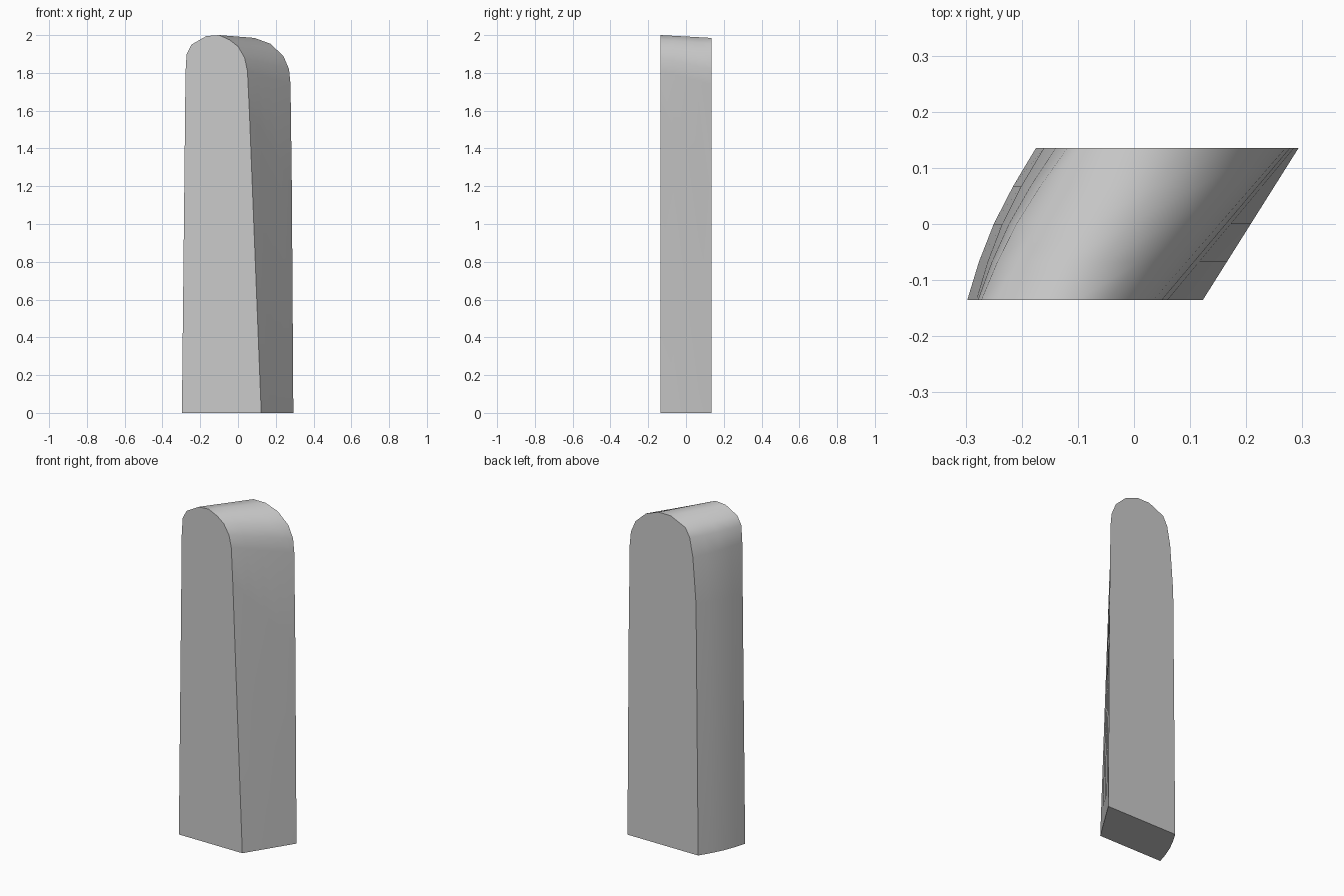
import bpy, bmesh, math

cube = bpy.data.objects.get("Cube")
if cube:
    bpy.data.objects.remove(cube, do_unlink=True)

# One plain grey for the whole slab
grey = bpy.data.materials.new("plain_grey")
grey.use_nodes = True
colour = (0.6, 0.6, 0.6, 1)
grey.diffuse_color = colour
grey.node_tree.nodes["Principled BSDF"].inputs["Base Color"].default_value = colour

# Matching outlines (x, z), from the right foot over the rounded top to the left foot
HALF_DEPTH = 0.135
front = [(-.297, 0), (-.281, 1.5), (-.278, 1.8), (-.272, 1.9), (-.246, 1.95),
         (-.167, 1.995), (-.1, 2), (-.045, 1.975), (0, 1.94), (.035, 1.88),
         (.05, 1.81), (.06, 1.6), (.123, 0)]
back = [(-.175, 0), (-.161, 1.5), (-.14, 1.776), (-.119, 1.887), (-.091, 1.94),
        (.007, 1.985), (.087, 1.985), (.17, 1.955), (.24, 1.89), (.27, 1.82),
        (.278, 1.74), (.285, 1.2), (.293, 0)]
BULGED = 4        # wall points that bow outwards
BULGE = 0.014
STEPS = 4


def section(bm, t):
    """Outline at fraction t of the depth, with the bowed side wall."""
    ring = []
    for i, ((x0, z0), (x1, z1)) in enumerate(zip(front, back)):
        x = x0 + (x1 - x0) * t
        if i < BULGED:
            x -= BULGE * math.sin(math.pi * t)
        ring.append(bm.verts.new((x, HALF_DEPTH * (2 * t - 1), z0 + (z1 - z0) * t)))
    return ring


# Loft the leaning slab from front to back
bm = bmesh.new()
rings = [section(bm, i / STEPS) for i in range(STEPS + 1)]
count = len(front)
for a, b in zip(rings, rings[1:]):
    for i in range(count - 1):
        bm.faces.new((a[i], a[i + 1], b[i + 1], b[i]))
bm.faces.new(rings[0])
bm.faces.new(rings[-1])
# Flat underside
bm.faces.new([r[0] for r in rings] + [r[-1] for r in reversed(rings)])
bmesh.ops.recalc_face_normals(bm, faces=bm.faces)

mesh = bpy.data.meshes.new("leaning_slab")
bm.to_mesh(mesh)
bm.free()
mesh.materials.append(grey)
slab = bpy.data.objects.new("leaning_slab", mesh)
bpy.context.collection.objects.link(slab)

# Smooth rounded sides, sharp front, back and base edges
bpy.ops.object.select_all(action='DESELECT')
slab.select_set(True)
bpy.context.view_layer.objects.active = slab
bpy.ops.object.shade_smooth_by_angle(angle=math.radians(40))
